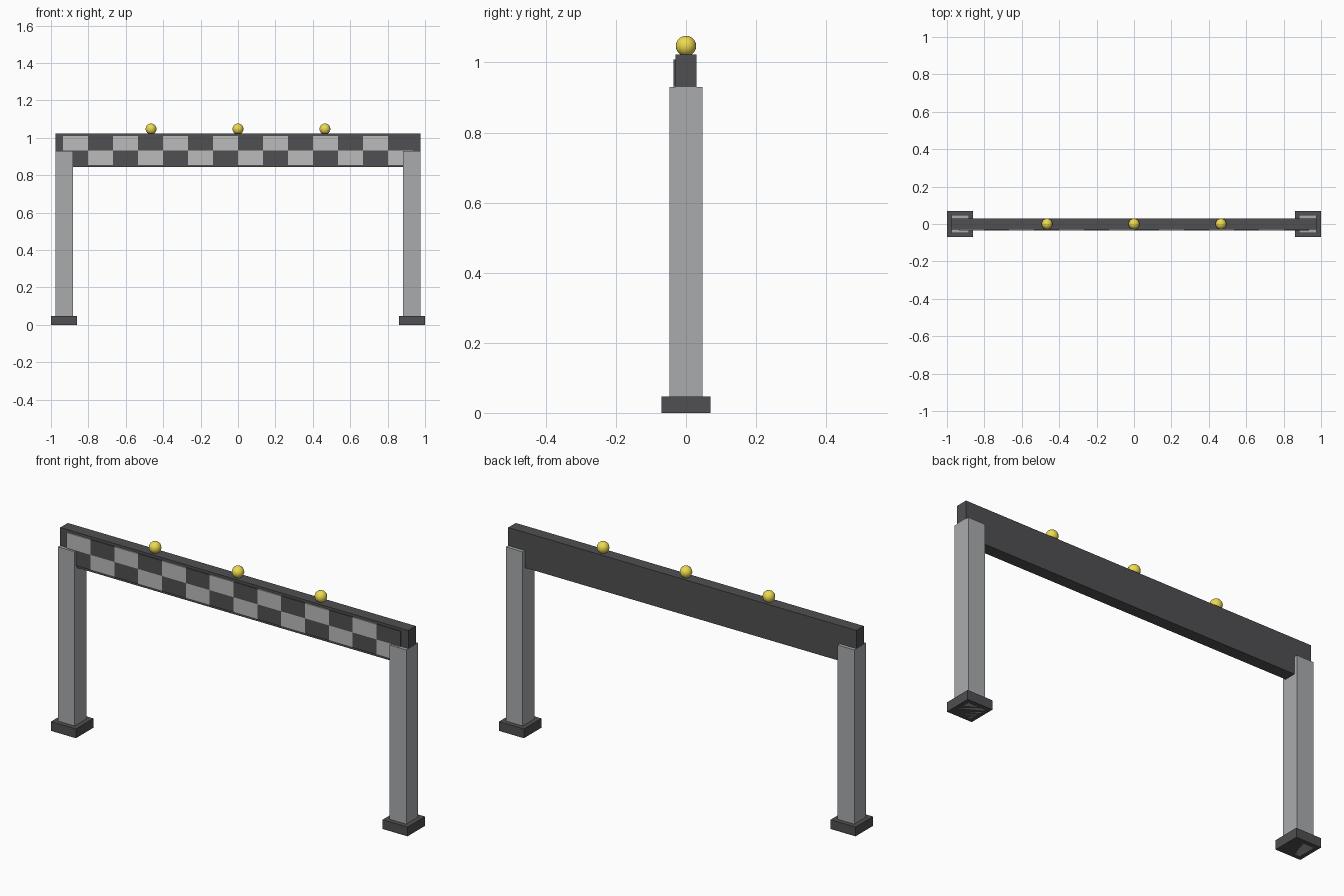
import bpy, bmesh
from mathutils import Matrix, Vector

if "Cube" in bpy.data.objects:
    bpy.data.objects.remove(bpy.data.objects["Cube"])


def material(name, rgb):
    m = bpy.data.materials.new(name)
    m.diffuse_color = (*rgb, 1)
    m.use_nodes = True
    m.node_tree.nodes["Principled BSDF"].inputs["Base Color"].default_value = m.diffuse_color
    return m


DARK = material("dark_grey", (0.08, 0.08, 0.085))
STEEL = material("steel_grey", (0.40, 0.41, 0.42))
LIGHT = material("light_grey", (0.50, 0.50, 0.50))
YELLOW = material("yellow", (0.85, 0.70, 0.08))


def boxes(name, mat, bounds):
    """One object from boxes given as (min corner, max corner)."""
    bm = bmesh.new()
    for lo, hi in bounds:
        lo, hi = Vector(lo), Vector(hi)
        bmesh.ops.create_cube(bm, size=1, matrix=Matrix.Translation((lo + hi) / 2)
                              @ Matrix.Diagonal((*(hi - lo), 1)))
    me = bpy.data.meshes.new(name)
    bm.to_mesh(me)
    bm.free()
    me.materials.append(mat)
    ob = bpy.data.objects.new(name, me)
    bpy.context.collection.objects.link(ob)
    return ob


# Posts and feet
for side, x in (("left", -0.93), ("right", 0.93)):
    boxes(side + "_foot", DARK, [((x - 0.07, -0.07, 0), (x + 0.07, 0.07, 0.047))])
    boxes(side + "_post", STEEL, [((x - 0.047, -0.047, 0), (x + 0.047, 0.047, 0.93))])

# Crossbeam
boxes("crossbeam", DARK, [((-0.976, -0.03, 0.843), (0.976, 0.03, 1.022))])

# Checkered panels on the front face
COLS, W, H, Z0 = 14, 0.1337, 0.077, 0.855
tiles = {0: [], 1: []}
for c in range(COLS):
    for r in range(2):
        x, z = (c - COLS / 2) * W, Z0 + r * H
        tiles[(c + r) % 2].append(((x, -0.036, z), (x + W, -0.028, z + H)))
boxes("light_checks", LIGHT, tiles[1])
boxes("dark_checks", DARK, tiles[0])

# Warning lamps on top of the beam
for i, x in enumerate((-0.465, 0, 0.465)):
    bpy.ops.mesh.primitive_uv_sphere_add(segments=24, ring_count=12, radius=0.029,
                                         location=(x, 0, 1.047))
    lamp = bpy.context.object
    lamp.name = f"lamp_{i + 1}"
    lamp.data.materials.append(YELLOW)
    bpy.ops.object.shade_smooth()
